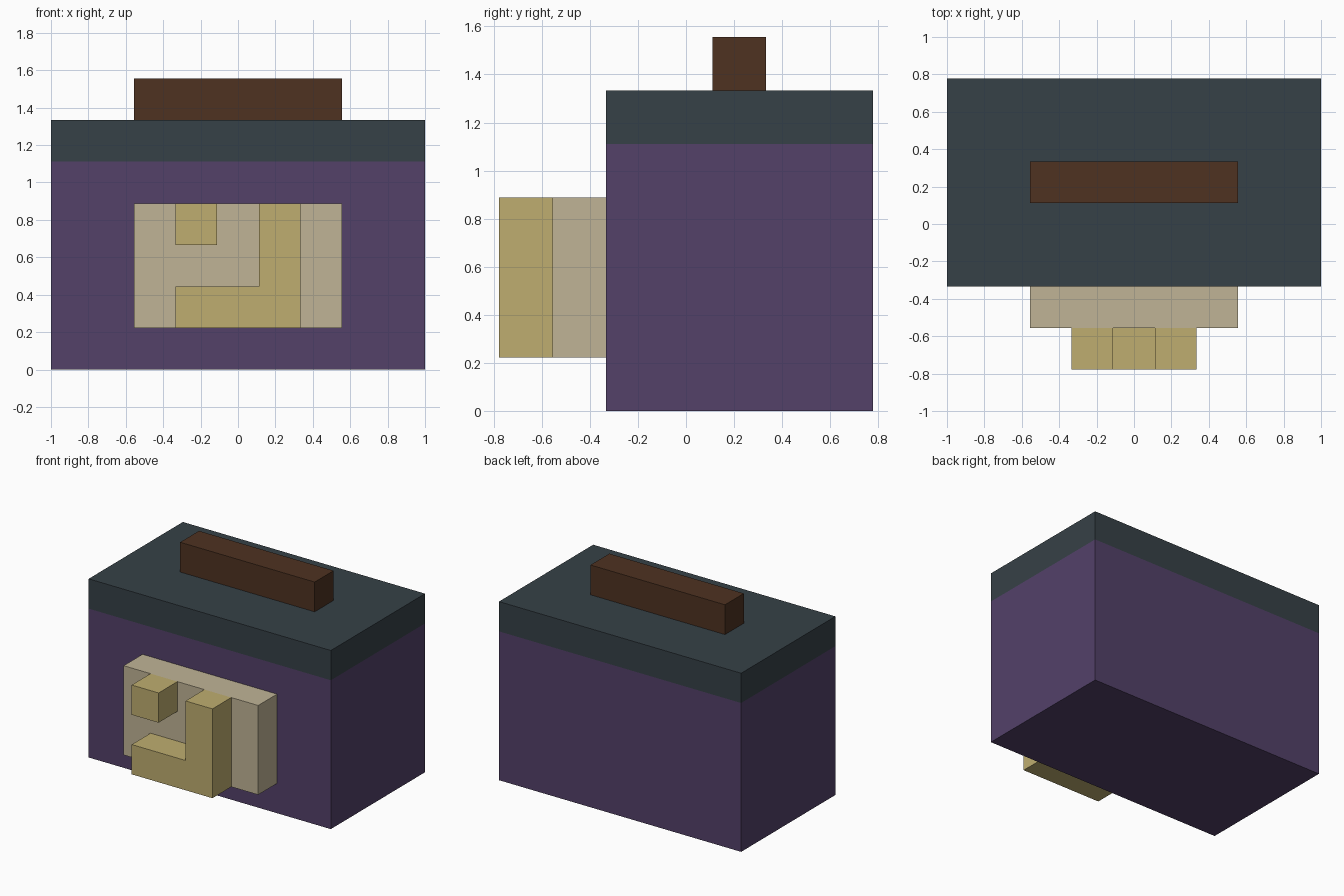
import bpy
import bmesh

if "Cube" in bpy.data.objects:
    bpy.data.objects.remove(bpy.data.objects["Cube"], do_unlink=True)

U = 2 / 9  # one block; the whole model sits on this grid


def material(name, rgb):
    """Flat material from 8-bit display values, converted to linear."""
    lin = [((c / 255 + 0.055) / 1.055) ** 2.4 for c in rgb]
    mat = bpy.data.materials.new(name)
    mat.use_nodes = True
    mat.diffuse_color = (*lin, 1)
    bsdf = mat.node_tree.nodes["Principled BSDF"]
    bsdf.inputs["Base Color"].default_value = (*lin, 1)
    return mat


def slab(name, outline, y0, y1, mat):
    """Extrude a front (x, z) outline from y0 back to y1, in block units."""
    bm = bmesh.new()
    face = bm.faces.new([bm.verts.new((x * U, y0 * U, z * U)) for x, z in outline])
    new = bmesh.ops.extrude_face_region(bm, geom=[face])["geom"]
    verts = [v for v in new if isinstance(v, bmesh.types.BMVert)]
    bmesh.ops.translate(bm, verts=verts, vec=(0, (y1 - y0) * U, 0))
    bmesh.ops.recalc_face_normals(bm, faces=bm.faces)
    mesh = bpy.data.meshes.new(name)
    bm.to_mesh(mesh)
    bm.free()
    mesh.materials.append(mat)
    obj = bpy.data.objects.new(name, mesh)
    bpy.context.collection.objects.link(obj)
    return obj


def rect(x0, x1, z0, z1):
    return [(x0, z0), (x1, z0), (x1, z1), (x0, z1)]


purple = material("purple", (83, 65, 105))
slate = material("dark slate", (54, 65, 71))
brown = material("dark brown", (78, 50, 33))
beige = material("beige", (192, 180, 150))
gold = material("dull gold", (191, 174, 112))

# Box, lid and handle
slab("body", rect(-4.5, 4.5, 0, 5), -1.5, 3.5, purple)
slab("lid", rect(-4.5, 4.5, 5, 6), -1.5, 3.5, slate)
slab("handle", rect(-2.5, 2.5, 6, 7), 0.5, 1.5, brown)

# Front plate with raised hook and stud
slab("front_plate", rect(-2.5, 2.5, 1, 4), -2.5, -1.5, beige)
hook = [(-1.5, 1), (1.5, 1), (1.5, 4), (0.5, 4), (0.5, 2), (-1.5, 2)]
slab("front_hook", hook, -3.5, -2.5, gold)
slab("front_stud", rect(-1.5, -0.5, 3, 4), -3.5, -2.5, gold)
